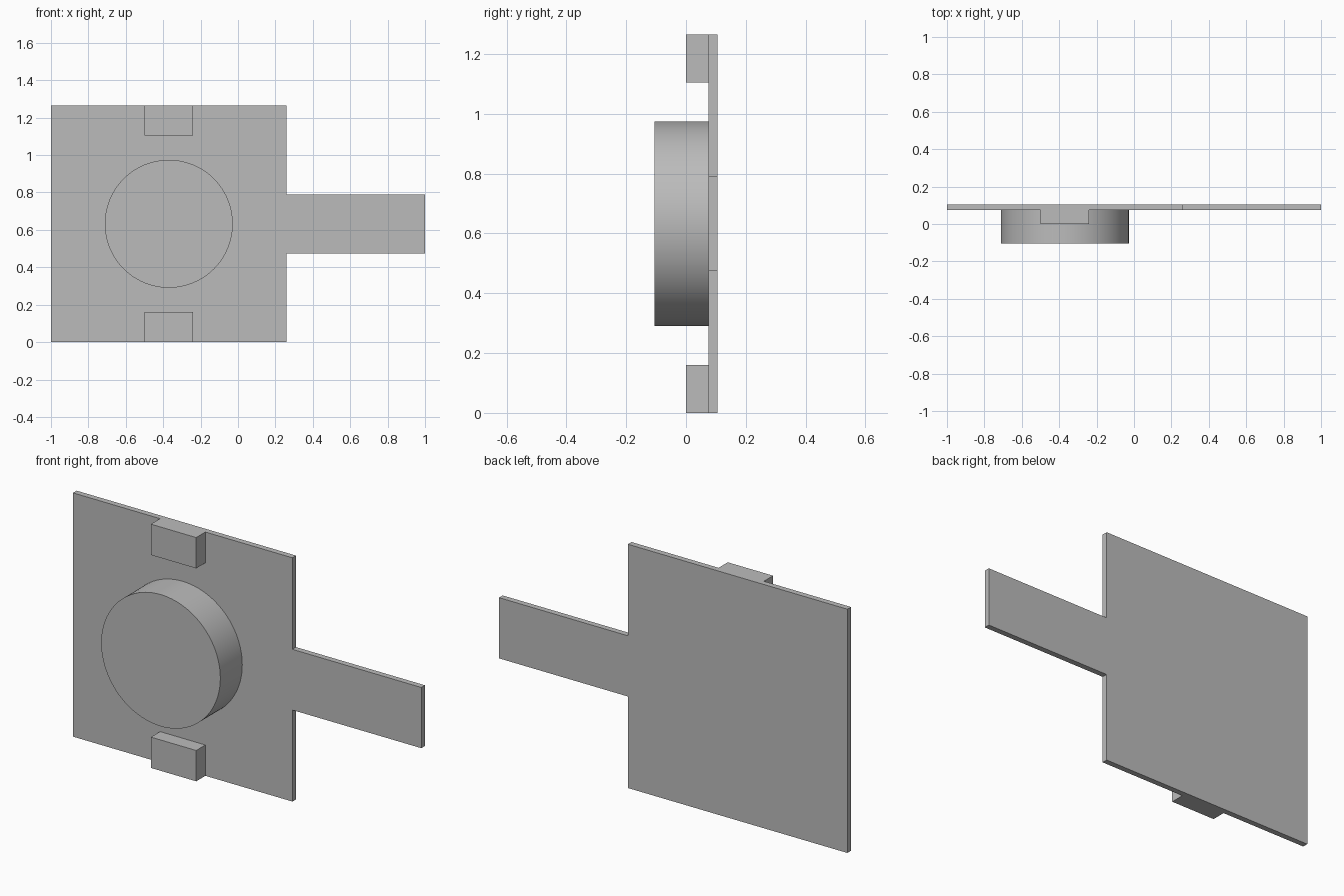
import bpy
import bmesh
import math
from mathutils import Matrix, Vector

cube = bpy.data.objects.get("Cube")
if cube:
    bpy.data.objects.remove(cube, do_unlink=True)

grey = bpy.data.materials.new("light grey")
grey.use_nodes = True
GREY = (0.5, 0.5, 0.5, 1)
grey.diffuse_color = GREY
grey.node_tree.nodes["Principled BSDF"].inputs["Base Color"].default_value = GREY

HEIGHT = 1.265
PLATE_FRONT, PLATE_BACK = 0.075, 0.105
CENTRE_X, CENTRE_Z = -0.37, HEIGHT / 2


def extrude_profile(name, points, y_front, y_back):
    """Solid made by extruding an x-z outline along y."""
    bm = bmesh.new()
    face = bm.faces.new([bm.verts.new((x, y_front, z)) for x, z in points])
    result = bmesh.ops.extrude_face_region(bm, geom=[face])
    moved = [v for v in result["geom"] if isinstance(v, bmesh.types.BMVert)]
    bmesh.ops.translate(bm, verts=moved, vec=Vector((0, y_back - y_front, 0)))
    bmesh.ops.recalc_face_normals(bm, faces=bm.faces)
    mesh = bpy.data.meshes.new(name)
    bm.to_mesh(mesh)
    bm.free()
    mesh.materials.append(grey)
    obj = bpy.data.objects.new(name, mesh)
    bpy.context.collection.objects.link(obj)
    return obj


# Square back plate with its side arm, one continuous sheet
edge, arm_low, arm_high = 0.26, 0.475, 0.79
extrude_profile("plate_with_arm", [
    (-1, 0), (edge, 0), (edge, arm_low), (1, arm_low),
    (1, arm_high), (edge, arm_high), (edge, HEIGHT), (-1, HEIGHT),
], PLATE_FRONT, PLATE_BACK)

# Matching blocks at the lower and upper edges
for name, low in (("lower_block", 0), ("upper_block", HEIGHT - 0.16)):
    left, right, high = CENTRE_X - 0.13, CENTRE_X + 0.13, low + 0.16
    extrude_profile(name, [(left, low), (right, low), (right, high), (left, high)],
                    0, PLATE_FRONT)

# Round boss on the front
bpy.ops.mesh.primitive_cylinder_add(
    vertices=96, radius=0.342, depth=0.18,
    location=(CENTRE_X, -0.015, CENTRE_Z), rotation=(math.pi / 2, 0, 0))
boss = bpy.context.object
boss.name = "round_boss"
boss.data.materials.append(grey)
bpy.ops.object.shade_smooth_by_angle(angle=math.radians(30))
